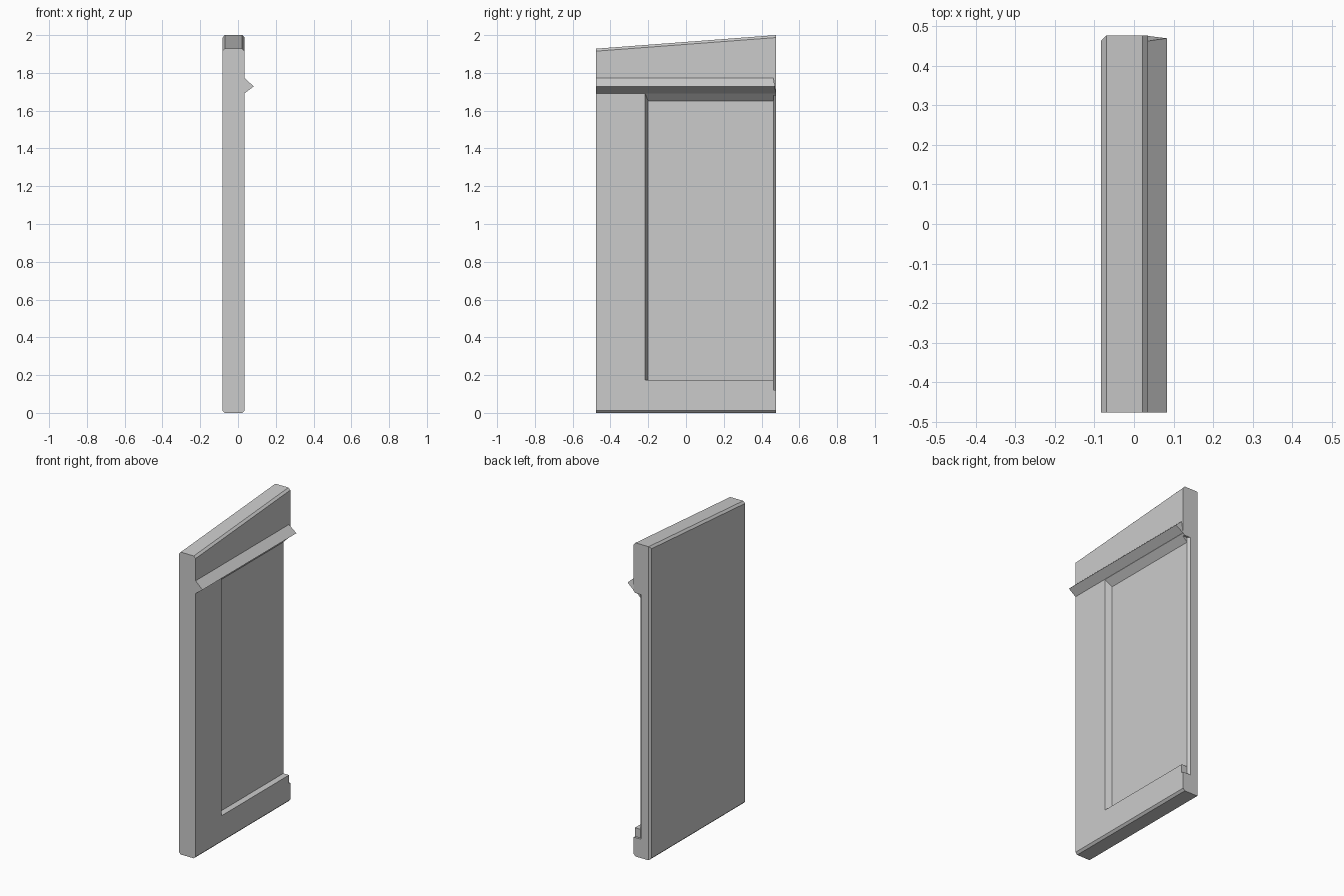
import bpy, bmesh

cube = bpy.data.objects.get("Cube")
if cube:
    bpy.data.objects.remove(cube, do_unlink=True)

grey = bpy.data.materials.new("plain_grey")
grey.use_nodes = True
colour = (0.6, 0.6, 0.6, 1)
grey.diffuse_color = colour
grey.node_tree.nodes["Principled BSDF"].inputs["Base Color"].default_value = colour

LEFT, RIGHT, HALF = -0.083, 0.035, 0.477   # slab sides and half depth
FLOOR = -0.005                             # recess floor
C = 0.013                                  # chamfer size


def loft(name, first, second):
    """Solid between two matching loops of points."""
    bm = bmesh.new()
    a = [bm.verts.new(p) for p in first]
    b = [bm.verts.new(p) for p in second]
    bm.faces.new(a)
    bm.faces.new(b[::-1])
    for i in range(len(a)):
        j = (i + 1) % len(a)
        bm.faces.new((a[j], a[i], b[i], b[j]))
    bmesh.ops.recalc_face_normals(bm, faces=bm.faces)
    mesh = bpy.data.meshes.new(name)
    bm.to_mesh(mesh)
    bm.free()
    mesh.materials.append(grey)
    obj = bpy.data.objects.new(name, mesh)
    bpy.context.collection.objects.link(obj)
    return obj


def cut(target, cutter):
    cutter.hide_render = True
    cutter.hide_viewport = True
    cutter.display_type = "WIRE"
    mod = target.modifiers.new(cutter.name, "BOOLEAN")
    mod.operation = "DIFFERENCE"
    mod.solver = "EXACT"
    mod.object = cutter


# Slab with chamfered long edges and a top that rises to the back
def slab_section(y, top):
    return [(x, y, z) for x, z in (
        (LEFT + C, 0), (RIGHT - C, 0), (RIGHT, C), (RIGHT, top - C),
        (RIGHT - C, top), (LEFT + C, top), (LEFT, top - C), (LEFT, C))]


panel = loft("panel", slab_section(-HALF, 1.928), slab_section(HALF, 2.0))


# Recess open to the back, with sloped top and front walls
def recess_section(x, spread):
    y, top = -0.2 - spread * 0.4, 1.65 + spread
    return [(x, y, 0.175), (x, 0.6, 0.175), (x, 0.6, top), (x, y, top)]


cut(panel, loft("recess_cutter", recess_section(FLOOR, 0),
                recess_section(FLOOR + 0.08, 0.08)))


# Cuts along the back edges
def column(name, outline, low, high):
    return loft(name, [(x, y, low) for x, y in outline],
                [(x, y, high) for x, y in outline])


cut(panel, column("corner_cutter", [
    (LEFT - C, HALF - 2 * C), (LEFT + 2 * C, HALF + C), (LEFT - C, HALF + C)],
    -0.1, 2.1))
cut(panel, column("edge_cutter", [
    (FLOOR - 2 * C, HALF + C), (FLOOR, HALF - C), (0.1, HALF - C), (0.1, 0.6),
    (FLOOR - 2 * C, 0.6)], 0.12, 1.68))

# Pointed ledge across the face
ledge_profile = [(RIGHT - 0.01, 1.773, 0.463), (RIGHT, 1.773, 0.463),
                 (0.083, 1.728, 0.47),
                 (RIGHT, 1.692, 0.476), (RIGHT - 0.01, 1.692, 0.476)]
loft("ledge", [(x, -HALF, z) for x, z, y in ledge_profile],
     [(x, y, z) for x, z, y in ledge_profile])
